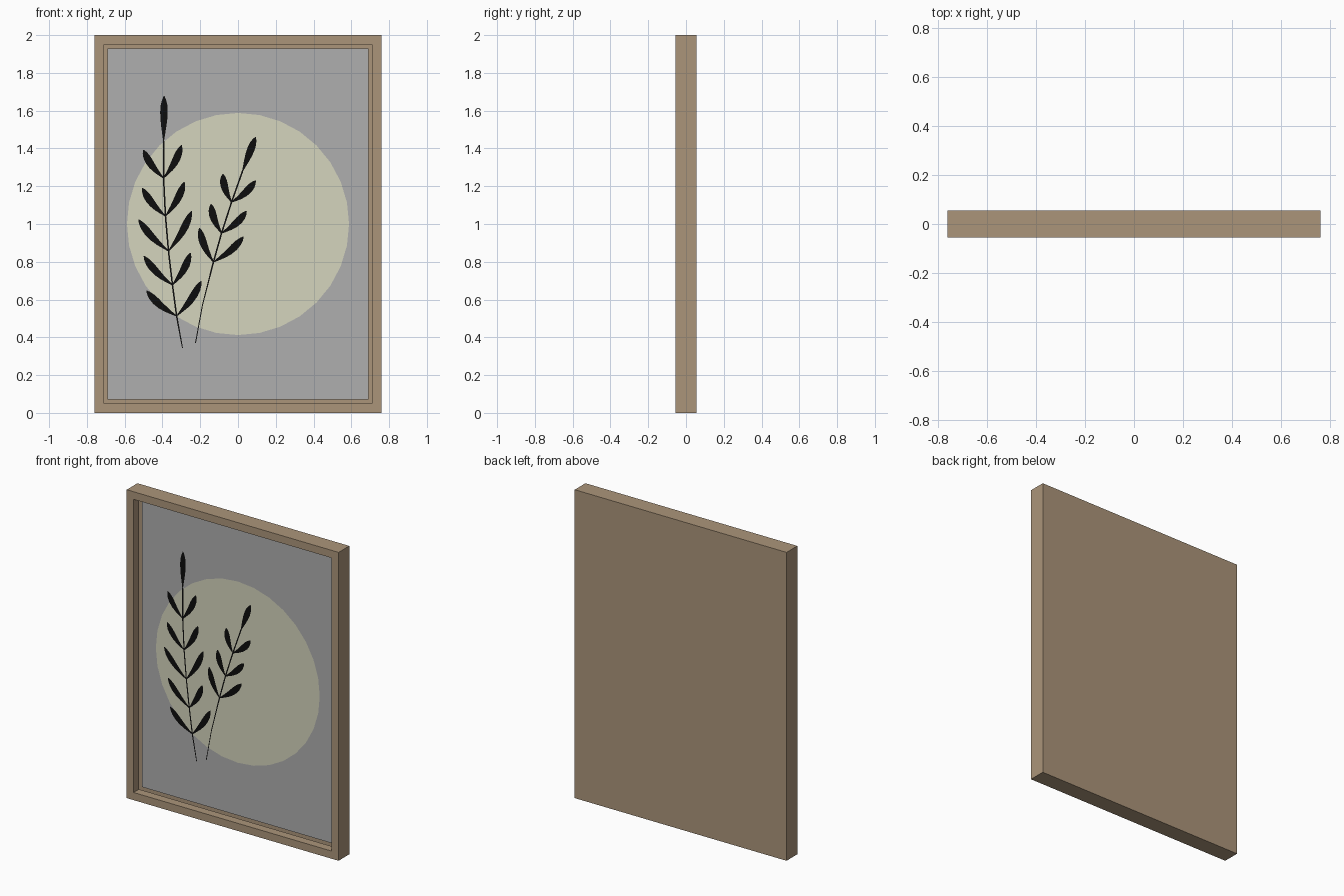
import bpy, bmesh, math
from mathutils import Vector

if "Cube" in bpy.data.objects:
    bpy.data.objects.remove(bpy.data.objects["Cube"])

W, H, D = 0.76, 2.0, 0.055      # half width, height, half depth
BORDER = 0.07


def material(name, rgb):
    m = bpy.data.materials.new(name)
    m.diffuse_color = (*rgb, 1)
    m.use_nodes = True
    m.node_tree.nodes["Principled BSDF"].inputs["Base Color"].default_value = m.diffuse_color
    return m


wood = material("wood", (0.41, 0.30, 0.195))
grey = material("grey", (0.43, 0.43, 0.43))
cream = material("cream", (0.66, 0.66, 0.51))
black = material("black", (0.004, 0.004, 0.004))


def finish(name, bm, mat):
    me = bpy.data.meshes.new(name)
    bm.to_mesh(me)
    bm.free()
    me.materials.append(mat)
    ob = bpy.data.objects.new(name, me)
    bpy.context.collection.objects.link(ob)
    return ob


def flat(name, pts, y, mat):
    """Single flat polygon facing the front, from (x, z) points."""
    bm = bmesh.new()
    bm.faces.new([bm.verts.new((x, y, z)) for x, z in pts])
    return finish(name, bm, mat)


def ribbon(bm, pts, widths, y):
    """Flat strip along (x, z) points with a width at each point."""
    pts = [Vector(p) for p in pts]
    rows = []
    for i, p in enumerate(pts):
        d = (pts[min(i + 1, len(pts) - 1)] - pts[max(i - 1, 0)]).normalized()
        n = Vector((-d.y, d.x)) * widths[i] / 2
        rows.append([bm.verts.new((q.x, y, q.y)) for q in (p - n, p + n)])
    for (r0, l0), (r1, l1) in zip(rows, rows[1:]):
        bm.faces.new((r0, r1, l1, l0))


def leaf(bm, base, tip, y, bow=0.012):
    """Slender leaf, widest past the middle, sagging slightly downward."""
    a, b = Vector(base), Vector(tip)
    d = (b - a).normalized()
    side = Vector((-d.y, d.x))
    if side.y > 0:
        side = -side
    profile = [(0, .005), (.12, .013), (.3, .026), (.48, .036), (.65, .040),
               (.8, .035), (.92, .021), (1, .004)]
    pts = [a.lerp(b, t) + side * bow * math.sin(math.pi * t) for t, _ in profile]
    ribbon(bm, pts, [w for _, w in profile], y)


# Frame: box with the front inset, pushed back, and its floor left open
bm = bmesh.new()
bmesh.ops.create_cube(bm, size=1)
for v in bm.verts:
    v.co = (v.co.x * 2 * W, v.co.y * 2 * D, (v.co.z + 0.5) * H)
front = min(bm.faces, key=lambda f: f.calc_center_median().y)
bmesh.ops.inset_region(bm, faces=[front], thickness=BORDER)
res = bmesh.ops.extrude_discrete_faces(bm, faces=[front])
floor = res["faces"][0]
for v in floor.verts:
    v.co.y = 0
bmesh.ops.delete(bm, geom=[floor], context='FACES_ONLY')
finish("frame", bm, wood)

# Canvas closes the recess
x, z0, z1 = W - BORDER, BORDER, H - BORDER
flat("canvas", [(-x, z0), (x, z0), (x, z1), (-x, z1)], 0, grey)

# Painted disc
flat("disc", [(0.588 * math.cos(i * math.tau / 32), 1 + 0.588 * math.sin(i * math.tau / 32))
              for i in range(32)], -0.002, cream)


def sprig(name, foot, pairs, top, y=-0.004):
    """foot: lower stem points; pairs: (node, left tip, right tip); top: last leaf."""
    bm = bmesh.new()
    stem = foot + [p[0] for p in pairs] + [top[0]]
    ribbon(bm, stem, [0.005] * len(foot) + [0.008] * (len(stem) - len(foot)), y)
    for node, left, right in pairs:
        leaf(bm, node, left, y - 0.0005)
        leaf(bm, node, right, y - 0.001)
    leaf(bm, *top, y - 0.0005, bow=0)
    finish(name, bm, black)


sprig("tall_sprig", [(-.294, .344)], [
    ((-.325, .513), (-.484, .647), (-.195, .698)),
    ((-.347, .677), (-.498, .830), (-.252, .847)),
    ((-.368, .857), (-.526, 1.023), (-.246, 1.069)),
    ((-.384, 1.042), (-.506, 1.190), (-.284, 1.222)),
    ((-.394, 1.243), (-.501, 1.392), (-.299, 1.418)),
], ((-.394, 1.440), (-.391, 1.677)))

sprig("short_sprig", [(-.225, .370), (-.188, .571)], [
    ((-.130, .799), (-.204, .979), (.029, .933)),
    ((-.087, .952), (-.143, 1.106), (.045, 1.069)),
    ((-.034, 1.116), (-.080, 1.265), (.093, 1.230)),
], ((.024, 1.280), (.093, 1.460)))
